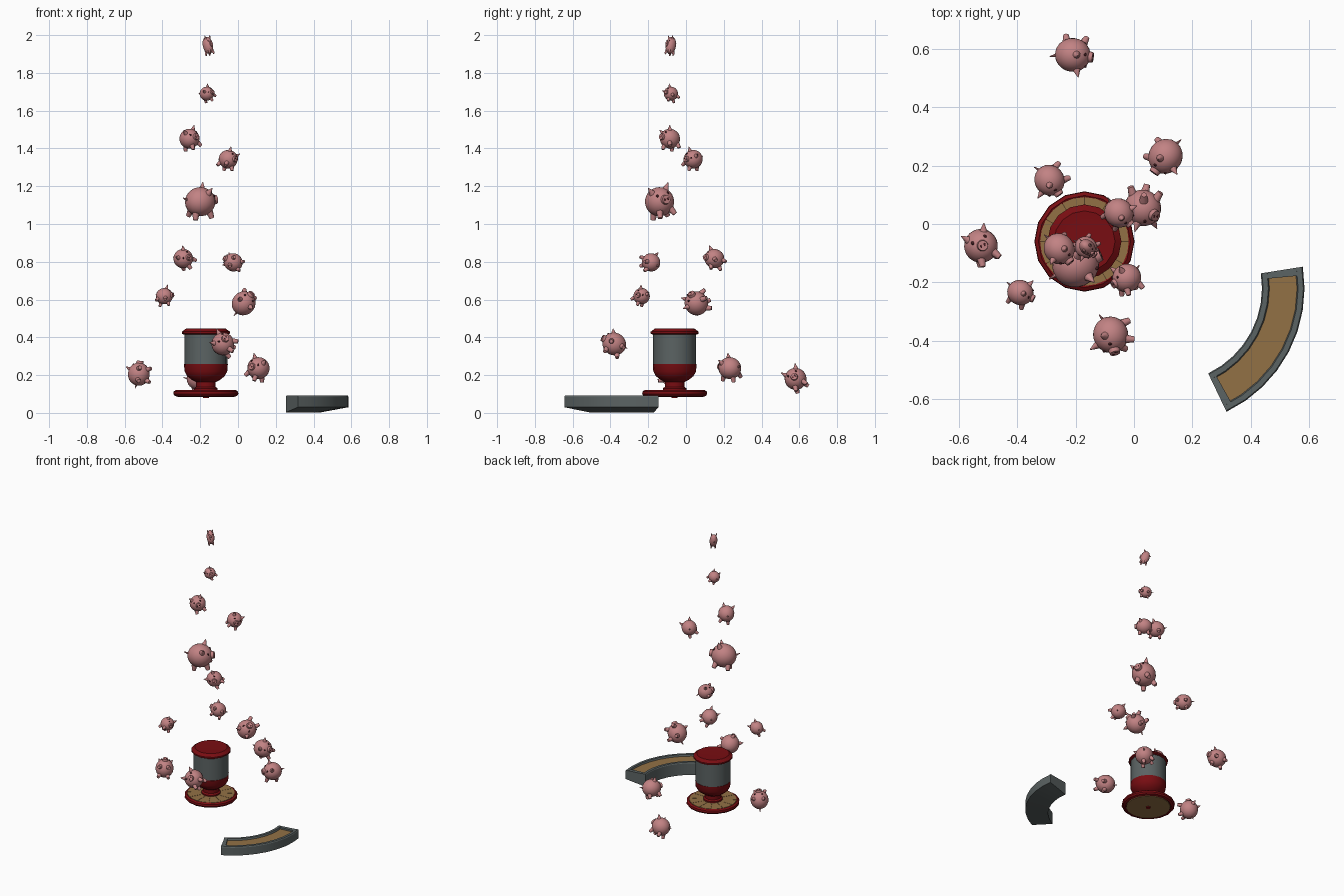
import bpy, bmesh, math
from mathutils import Matrix, Vector

if "Cube" in bpy.data.objects:
    bpy.data.objects.remove(bpy.data.objects["Cube"])


def material(name, rgb):
    m = bpy.data.materials.new(name)
    m.diffuse_color = (*rgb, 1)
    m.use_nodes = True
    m.node_tree.nodes["Principled BSDF"].inputs["Base Color"].default_value = m.diffuse_color
    return m


PINK = material("pink skin", (0.54, 0.225, 0.23))
DARK = material("dark face detail", (0.06, 0.012, 0.015))
RED = material("deep red", (0.19, 0.004, 0.006))
GREY = material("slate grey", (0.105, 0.125, 0.125))
TAN = material("tan wood", (0.29, 0.165, 0.06))
BROWN = material("dark wood", (0.09, 0.05, 0.02))


def finish(name, bm, mats, smooth=None):
    bmesh.ops.recalc_face_normals(bm, faces=bm.faces[:])
    me = bpy.data.meshes.new(name)
    bm.to_mesh(me)
    bm.free()
    for m in mats:
        me.materials.append(m)
    ob = bpy.data.objects.new(name, me)
    bpy.context.collection.objects.link(ob)
    if smooth:
        bpy.ops.object.select_all(action='DESELECT')
        ob.select_set(True)
        bpy.context.view_layer.objects.active = ob
        bpy.ops.object.shade_smooth_by_angle(angle=math.radians(smooth))
    return ob


def lathe(name, profile, mat, sides=16, centre=(-0.17, -0.06)):
    """Spin a closed (radius, z) profile that starts and ends on the axis."""
    bm = bmesh.new()
    rings = []
    for r, z in profile:
        n = sides if r > 0 else 1
        rings.append([bm.verts.new((centre[0] + r * math.cos(2 * math.pi * i / sides),
                                    centre[1] + r * math.sin(2 * math.pi * i / sides), z)) for i in range(n)])
    for a, b in zip(rings, rings[1:]):
        for i in range(sides):
            j = (i + 1) % sides
            if len(a) == 1:
                bm.faces.new((a[0], b[i], b[j]))
            elif len(b) == 1:
                bm.faces.new((a[i], a[j], b[0]))
            else:
                bm.faces.new((a[i], a[j], b[j], b[i]))
    return finish(name, bm, [mat], 32)


def arc_strip(bm, centre, a0, a1, steps, section, index=0):
    """Sweep a closed (radius, z) section around an arc, with capped ends."""
    rows = []
    for k in range(steps + 1):
        a = math.radians(a0 + (a1 - a0) * k / steps)
        rows.append([bm.verts.new((centre[0] + r * math.cos(a), centre[1] + r * math.sin(a), z)) for r, z in section])
    n = len(section)
    faces = [bm.faces.new((p[i], p[(i + 1) % n], q[(i + 1) % n], q[i]))
             for p, q in zip(rows, rows[1:]) for i in range(n)]
    faces += [bm.faces.new(rows[0]), bm.faces.new(rows[-1])]
    for f in faces:
        f.material_index = index


# Pedestal: base, stem with bowl, drum and cap
lathe("pedestal_base", [(0, 0.09), (0.145, 0.09), (0.15, 0.085), (0.165, 0.09), (0.172, 0.1),
                        (0.17, 0.113), (0.158, 0.121), (0.15, 0.116), (0, 0.116)], RED)
lathe("pedestal_underside", [(0, 0.083), (0.143, 0.085), (0.143, 0.091), (0, 0.091)], TAN)
lathe("underside_hub", [(0, 0.079), (0.016, 0.079), (0.016, 0.09), (0, 0.09)], RED)
lathe("seam_disc", [(0, 0.115), (0.151, 0.115), (0.151, 0.118), (0, 0.118)], BROWN)
lathe("bowl", [(0, 0.116), (0.062, 0.116), (0.062, 0.13), (0.052, 0.138), (0.052, 0.163), (0.075, 0.175),
               (0.1, 0.195), (0.113, 0.22), (0.116, 0.258), (0, 0.258)], RED)
lathe("drum", [(0, 0.256), (0.114, 0.256), (0.114, 0.42), (0, 0.42)], GREY)
lathe("cap", [(0, 0.415), (0.118, 0.415), (0.127, 0.42), (0.127, 0.43), (0.105, 0.446),
              (0.075, 0.444), (0, 0.447)], RED)

# Ring of planks on the base
bm = bmesh.new()
for k in range(12):
    arc_strip(bm, (-0.17, -0.06), k * 30 + 0.6, k * 30 + 29.4, 2,
              [(0.05, 0.117), (0.152, 0.117), (0.152, 0.121), (0.05, 0.121)])
finish("base_planks", bm, [TAN])

# Curved wall piece: sloped body, raised rim, wooden floor
C, IN, OUT, A0, A1 = (0.115, -0.22), 0.324, 0.47, -64.5, 9
bm = bmesh.new()
arc_strip(bm, C, A0, A1, 8, [(IN, 0.003), (OUT, 0.03), (OUT, 0.074), (IN, 0.074)])
finish("curved_wall_body", bm, [GREY], 20)
bm = bmesh.new()
for r0, r1, s in ((IN, IN + 0.026, 1), (OUT, OUT - 0.026, -1)):
    arc_strip(bm, C, A0, A1, 8, [(r0, 0.07), (r1 + s * 0.003, 0.07), (r1 - s * 0.004, 0.092),
                                 (r0 + s * 0.004, 0.092), (r0, 0.085)])
for a, b in ((A0, A0 + 3.6), (A1 - 3.6, A1)):
    arc_strip(bm, C, a, b, 1, [(IN + 0.01, 0.07), (OUT - 0.01, 0.07), (OUT - 0.01, 0.0915), (IN + 0.01, 0.0915)])
finish("curved_wall_rim", bm, [GREY], 20)
bm = bmesh.new()
arc_strip(bm, C, A0 + 3, A1 - 3, 8, [(IN + 0.02, 0.072), (OUT - 0.02, 0.072), (OUT - 0.02, 0.08), (IN + 0.02, 0.08)])
finish("curved_wall_floor", bm, [TAN])


# One pig of unit radius, face toward +x, shared by all copies
def pig_mesh():
    bm = bmesh.new()

    def ball(loc, size, idx=0, u=20, v=14):
        m = Matrix.Translation(loc) @ Matrix.Diagonal((*size, 1))
        vs = bmesh.ops.create_uvsphere(bm, u_segments=u, v_segments=v, radius=1, matrix=m)['verts']
        for f in {f for w in vs for f in w.link_faces}:
            f.material_index = idx

    def cone(start, end, r1, r2, sides=10):
        a, b = Vector(start), Vector(end)
        rot = (b - a).to_track_quat('Z', 'Y').to_matrix().to_4x4()
        bmesh.ops.create_cone(bm, cap_ends=True, segments=sides, radius1=r1, radius2=r2, depth=(b - a).length,
                              matrix=Matrix.Translation((a + b) / 2) @ rot)

    ball((0, 0, 0), (1.06, 1, 1))
    cone((0.85, 0, 0.02), (1.22, 0, 0.02), 0.36, 0.3, 14)          # snout
    cone((-0.9, 0, 0.2), (-1.3, 0, 0.42), 0.12, 0.03, 8)           # tail
    for s in (1, -1):
        cone((0.35, s * 0.5, 0.65), (0.55, s * 0.78, 1.12), 0.26, 0.02)   # ears
        ball((0.84, s * 0.42, 0.42), (0.08, 0.09, 0.11), 1, 8, 6)         # eyes
        ball((1.22, s * 0.12, 0.03), (0.02, 0.06, 0.1), 1, 8, 6)          # nostrils
        for x in (0.5, -0.5):
            cone((x, s * 0.42, -0.65), (x * 1.25, s * 0.58, -1.1), 0.25, 0.17)  # legs
    return finish("pig_1", bm, [PINK, DARK], 40)


# Pigs: position, radius, facing direction, roll in degrees
PIGS = [
    ((-0.16, -0.08, 1.946), 0.045, (0.5, -0.6, 0.2), 0),
    ((-0.165, -0.08, 1.69), 0.037, (0.7, -0.6, 0.2), 40),
    ((-0.257, -0.085, 1.452), 0.052, (0.6, -0.7, 0.15), 20),
    ((-0.052, 0.038, 1.343), 0.049, (0.6, -0.6, 0), -30),
    ((-0.2, -0.14, 1.118), 0.077, (0.8, 0.35, 0.1), 15),
    ((-0.29, 0.15, 0.817), 0.051, (0.5, -0.7, 0.1), 50),
    ((-0.025, -0.185, 0.797), 0.048, (-0.6, -0.3, 0.3), 80),
    ((-0.39, -0.235, 0.618), 0.043, (0.8, -0.4, 0.1), -40),
    ((0.03, 0.055, 0.58), 0.062, (0.5, -0.3, 0.6), 120),
    ((-0.08, -0.38, 0.365), 0.06, (0.2, -0.8, 0.4), 60),
    ((0.108, 0.232, 0.237), 0.058, (-0.5, -0.7, 0.1), -25),
    ((-0.525, -0.075, 0.205), 0.058, (0.1, 0, 1), 30),
    ((-0.21, 0.58, 0.18), 0.058, (0.9, -0.1, 0.15), 35),
]
first = pig_mesh()
for i, (loc, r, face, roll) in enumerate(PIGS):
    ob = first
    if i:
        ob = bpy.data.objects.new("pig_%d" % (i + 1), first.data)
        bpy.context.collection.objects.link(ob)
    x = Vector(face).normalized()
    y = (Vector((0, 0, 1)) if abs(x.z) < 0.9 else Vector((0, 1, 0))).cross(x).normalized()
    rot = Matrix((x, y, x.cross(y))).transposed().to_4x4() @ Matrix.Rotation(math.radians(roll), 4, 'X')
    # the topmost pig is stretched upward
    size = (r * 0.52, r * 0.6, r * 1.05) if i == 0 else (r, r, r)
    ob.matrix_world = Matrix.Translation(loc) @ Matrix.Diagonal((*size, 1)) @ rot
